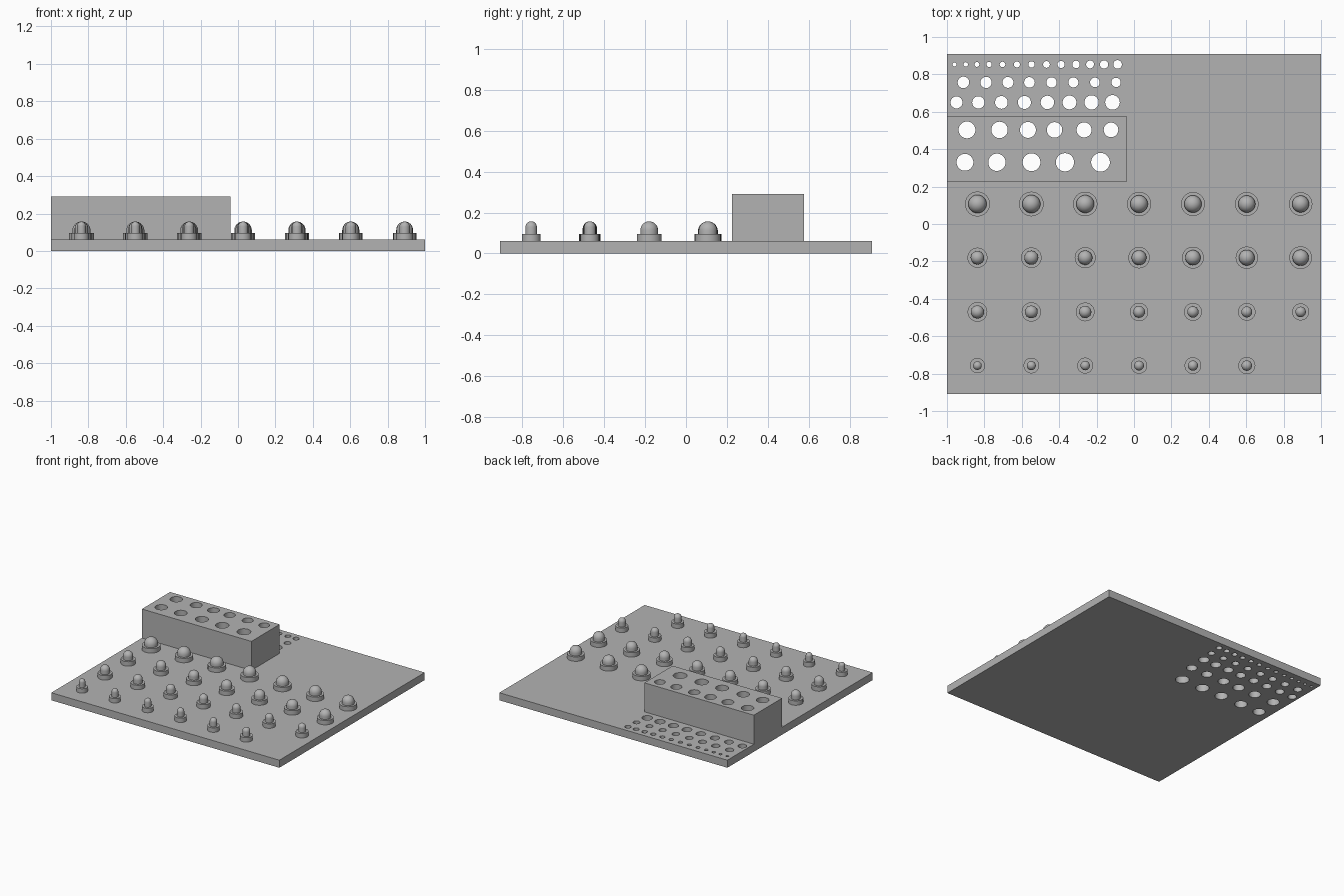
import bpy
import bmesh
import math
from mathutils import Matrix

cube = bpy.data.objects.get("Cube")
if cube:
    bpy.data.objects.remove(cube, do_unlink=True)

GREY = (0.45, 0.45, 0.45, 1)
grey = bpy.data.materials.new("matte grey")
grey.use_nodes = True
grey.diffuse_color = GREY
grey.node_tree.nodes["Principled BSDF"].inputs["Base Color"].default_value = GREY

PLATE_TOP, BLOCK_TOP, PEG_TOP = 0.06, 0.29, 0.157


def finish(name, bm, material=grey):
    bmesh.ops.recalc_face_normals(bm, faces=bm.faces)
    mesh = bpy.data.meshes.new(name)
    bm.to_mesh(mesh)
    bm.free()
    obj = bpy.data.objects.new(name, mesh)
    bpy.context.collection.objects.link(obj)
    mesh.materials.append(material)
    return obj


def box(name, lo, hi):
    bm = bmesh.new()
    size = [b - a for a, b in zip(lo, hi)]
    mid = [(a + b) / 2 for a, b in zip(lo, hi)]
    matrix = Matrix.Translation(mid) @ Matrix.Diagonal((*size, 1))
    bmesh.ops.create_cube(bm, size=1, matrix=matrix)
    return finish(name, bm)


def apply_boolean(obj, tool, operation):
    mod = obj.modifiers.new(operation.title(), "BOOLEAN")
    mod.operation = operation
    mod.solver = "EXACT"
    mod.object = tool
    bpy.context.view_layer.objects.active = obj
    bpy.ops.object.modifier_apply(modifier=mod.name)
    bpy.data.objects.remove(tool, do_unlink=True)


def smooth(obj):
    bpy.ops.object.select_all(action="DESELECT")
    obj.select_set(True)
    bpy.context.view_layer.objects.active = obj
    bpy.ops.object.shade_smooth_by_angle(angle=math.radians(35))


# Base plate with the raised drill block fused on top
base = box("drilled_base", (-1, -0.91, 0), (1, 0.91, PLATE_TOP))
block = box("drill_block", (-1, 0.225, 0), (-0.04, 0.578, BLOCK_TOP))
apply_boolean(base, block, "UNION")

# Graded through holes: row y, first radius, last radius, hole positions
hole_rows = [
    (0.853, 0.011, 0.023, (-0.96, -0.9, -0.84, -0.775, -0.703, -0.626, -0.548,
                           -0.468, -0.39, -0.31, -0.235, -0.16, -0.088)),
    (0.757, 0.031, 0.025, (-0.912, -0.791, -0.674, -0.559, -0.441, -0.324, -0.209, -0.096)),
    (0.65, 0.032, 0.039, (-0.949, -0.832, -0.709, -0.586, -0.463, -0.345, -0.227, -0.115)),
    (0.503, 0.045, 0.039, (-0.893, -0.719, -0.567, -0.425, -0.267, -0.123)),
    (0.33, 0.045, 0.05, (-0.904, -0.733, -0.548, -0.369, -0.179)),
]
bm = bmesh.new()
for y, first, last, xs in hole_rows:
    for i, x in enumerate(xs):
        r = first + (last - first) * i / (len(xs) - 1)
        bmesh.ops.create_cone(bm, cap_ends=True, segments=40, radius1=r, radius2=r,
                              depth=1, matrix=Matrix.Translation((x, y, 0.2)))
cutter = finish("hole_cutter", bm)
cutter.hide_render = True
apply_boolean(base, cutter, "DIFFERENCE")
smooth(base)


def peg(name, x, y, r):
    """Collar with a round-headed pin, turned from one profile."""
    collar, step = r + 0.0175, 0.095
    profile = [(collar, PLATE_TOP - 0.01), (collar, step), (r, step)]
    for k in range(9):
        a = math.pi / 2 * k / 8
        profile.append((r * math.cos(a), PEG_TOP - r + r * math.sin(a)))
    bm = bmesh.new()
    verts = [bm.verts.new((x + px, y, z)) for px, z in profile]
    edges = [bm.edges.new(pair) for pair in zip(verts, verts[1:])]
    bmesh.ops.spin(bm, geom=verts + edges, cent=(x, y, 0), axis=(0, 0, 1),
                   angle=math.tau, steps=40)
    bmesh.ops.remove_doubles(bm, verts=bm.verts, dist=0.0002)
    smooth(finish(name, bm))


# Graded pegs: row y, first radius, last radius, count
peg_rows = [
    (0.107, 0.049, 0.045, 7),
    (-0.18, 0.036, 0.043, 7),
    (-0.47, 0.035, 0.028, 7),
    (-0.757, 0.023, 0.028, 6),
]
for row, (y, first, last, count) in enumerate(peg_rows, 1):
    for i in range(count):
        r = first + (last - first) * i / (count - 1)
        peg(f"peg_row{row}_{i + 1}", -0.837 + 0.288 * i, y, r)
